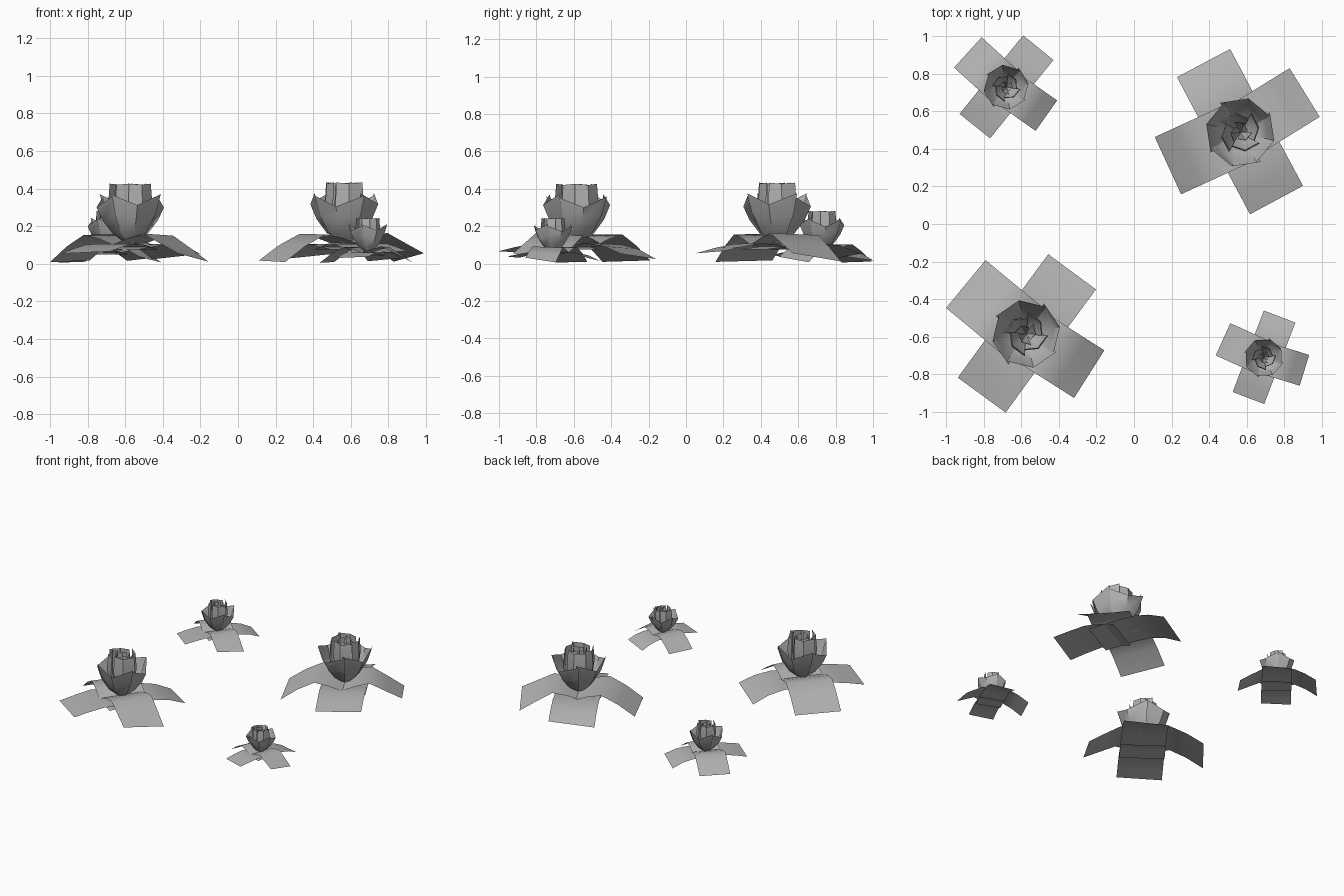
import bpy, bmesh
from math import sin, cos, radians
from mathutils import Matrix, Vector

cube = bpy.data.objects.get("Cube")
if cube:
    bpy.data.objects.remove(cube, do_unlink=True)

# One flat grey for the whole set
grey = bpy.data.materials.new("plain_grey")
grey.use_nodes = True
grey.diffuse_color = (0.45, 0.45, 0.45, 1)
grey.node_tree.nodes["Principled BSDF"].inputs["Base Color"].default_value = (0.45, 0.45, 0.45, 1)


def add_sheet(bm, point, across, along):
    """Grid sheet from point(u, t), with u in -1..1 and t in 0..1."""
    rows = [[bm.verts.new(point(2 * i / across - 1, j / along)) for i in range(across + 1)]
            for j in range(along + 1)]
    for low, high in zip(rows, rows[1:]):
        for i in range(across):
            bm.faces.new((low[i], low[i + 1], high[i + 1], high[i]))


def finish(bm, name, place, angle):
    bm.transform(place)
    mesh = bpy.data.meshes.new(name)
    bm.to_mesh(mesh)
    bm.free()
    mesh.materials.append(grey)
    obj = bpy.data.objects.new(name, mesh)
    bpy.context.collection.objects.link(obj)
    bpy.ops.object.select_all(action='DESELECT')
    obj.select_set(True)
    bpy.context.view_layer.objects.active = obj
    bpy.ops.object.shade_smooth_by_angle(angle=radians(angle))


def along_profile(profile, t):
    """Point (radius, height) on an evenly spaced profile."""
    s = t * (len(profile) - 1)
    i = min(int(s), len(profile) - 2)
    return Vector(profile[i]).lerp(Vector(profile[i + 1]), s - i)


def leaf(bm, angle, length, width, inner, heights, tip, roll):
    turn = Matrix.Rotation(radians(angle), 3, 'Z')
    stations = (inner, 0.2, 0.44, 0.72, 1)
    profile = list(zip([length * s for s in stations], heights + (tip,)))

    def point(u, t):
        r, z = along_profile(profile, t)
        return turn @ Vector((r, -u * width / 2, z + t * t * roll * u))
    add_sheet(bm, point, 2, len(profile) - 1)


def petal(bm, angle, profile, half, twist, peak, shift=0):
    def point(u, t):
        r, z = along_profile(profile, t)
        a = radians(angle + u * half)
        r *= 1 + twist * u
        return Vector((r * cos(a), r * sin(a), z + t * t * (peak * u * u + shift)))
    add_sheet(bm, point, 2, len(profile) - 1)


# Heights from the inner end outward
ARCHED = (0.10, 0.135, 0.155, 0.095)
FLAT = (0.075, 0.10, 0.105, 0.085)
# angle, length, width, inner end, heights, tip height, sideways roll
LEAVES = [(140.4, 0.417, 0.33, -0.05, ARCHED, 0.013, 0.004),
          (53.6, 0.411, 0.315, -0.35, FLAT, 0.038, 0.014),
          (-32.5, 0.397, 0.30, -0.05, ARCHED, 0.033, 0.022),
          (233.9, 0.402, 0.315, -0.1, FLAT, 0.06, -0.006)]
CUP = [(0.015, 0.10), (0.095, 0.16), (0.15, 0.23), (0.183, 0.30)]
BUD = [(0.02, 0.11), (0.088, 0.20), (0.103, 0.31), (0.095, 0.42)]
CORE = [(0.003, 0.13), (0.052, 0.26), (0.048, 0.41)]

# place name, x, y, turn, scale
PLANTS = [("front_right", -0.573, -0.585, 0, 1),
          ("back_left", 0.565, 0.487, 64.3, 1.015),
          ("back_right", -0.68, 0.727, -2.7, 0.66),
          ("front_left", 0.69, -0.711, 15.3, 0.57)]

for where, x, y, turn, scale in PLANTS:
    place = (Matrix.Translation((x, y, 0)) @ Matrix.Rotation(radians(turn), 4, 'Z')
             @ Matrix.Scale(scale, 4))
    # Broad crossing leaves
    bm = bmesh.new()
    for values in LEAVES:
        leaf(bm, *values)
    finish(bm, where + "_leaves", place, 60)

    # Open cup of outer petals
    bm = bmesh.new()
    for k in range(4):
        petal(bm, 12 + 90 * k, CUP, 48, 0.025, 0.058, 0.012 * (k % 2))
    finish(bm, where + "_outer_petals", place, 50)

    # Tall pinwheel of bud petals
    bm = bmesh.new()
    for k in range(4):
        petal(bm, 40 + 90 * k, BUD, 46, 0.15, 0.006)
    finish(bm, where + "_bud_petals", place, 40)

    # Small petals in the heart of the bud
    bm = bmesh.new()
    for k in range(3):
        petal(bm, 120 * k, CORE, 55, 0.25, 0.012)
    finish(bm, where + "_heart_petals", place, 40)
